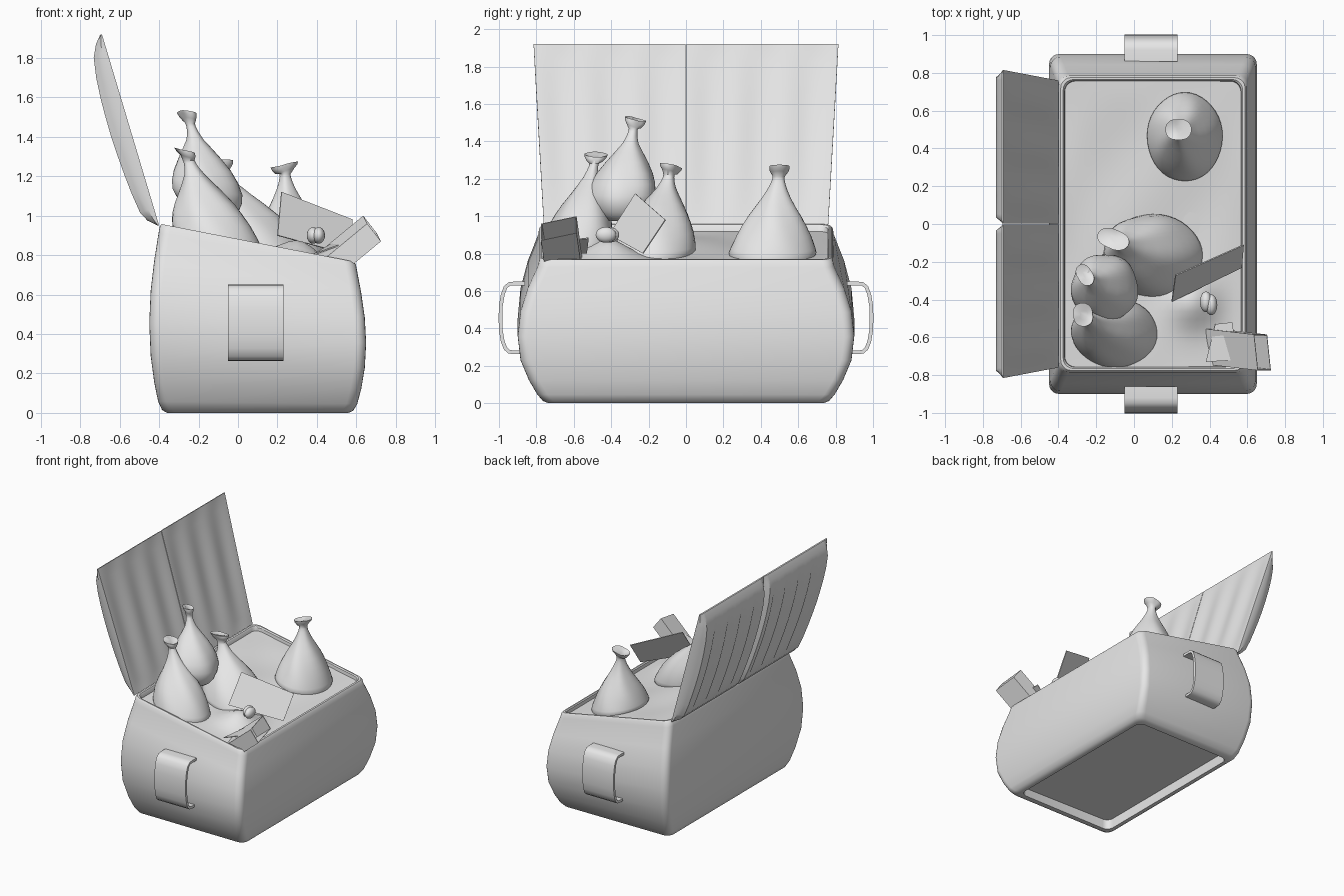
import bpy, bmesh, math
from mathutils import Vector

cube = bpy.data.objects.get("Cube")
if cube:
    bpy.data.objects.remove(cube, do_unlink=True)

grey = bpy.data.materials.new("plain_grey")
grey.use_nodes = True
grey.diffuse_color = (0.8, 0.8, 0.8, 1)
grey.node_tree.nodes["Principled BSDF"].inputs["Base Color"].default_value = (0.8, 0.8, 0.8, 1)


def finish(name, bm, angle=35):
    bmesh.ops.recalc_face_normals(bm, faces=bm.faces)
    mesh = bpy.data.meshes.new(name)
    bm.to_mesh(mesh)
    bm.free()
    mesh.materials.append(grey)
    obj = bpy.data.objects.new(name, mesh)
    bpy.context.collection.objects.link(obj)
    bpy.ops.object.select_all(action='DESELECT')
    obj.select_set(True)
    bpy.context.view_layer.objects.active = obj
    bpy.ops.object.shade_smooth_by_angle(angle=math.radians(angle))


def loft(bm, rings):
    loops = [[bm.verts.new(p) for p in ring] for ring in rings]
    n = len(loops[0])
    for a, b in zip(loops, loops[1:]):
        for i in range(n):
            j = (i + 1) % n
            bm.faces.new((a[i], a[j], b[j], b[i]))
    bm.faces.new(loops[0][::-1])
    bm.faces.new(loops[-1])


def rim_height(x):
    return 0.96 - 0.195 * (x + 0.4)


def rounded_ring(t, hx, hy, r=0.055, steps=5):
    ring = []
    for k, (sx, sy) in enumerate(((1, 1), (-1, 1), (-1, -1), (1, -1))):
        for s in range(steps + 1):
            a = math.pi / 2 * (k + s / steps)
            x = 0.1 + sx * (hx - r) + r * math.cos(a)
            y = sy * (hy - r) + r * math.sin(a)
            ring.append((x, y, t * rim_height(x)))
    return ring


# Bulging bin body with sloping rim and recessed underside
body_levels = [(0.085, .435, .705), (0, .435, .705), (0, .46, .735), (.015, .485, .765),
               (.06, .505, .795), (.16, .525, .84), (.3, .543, .885), (.47, .55, .9),
               (.64, .543, .885), (.8, .525, .845), (.95, .503, .79), (.985, .497, .785),
               (1, .488, .775), (1, .475, .765), (.99, .468, .758), (.945, .465, .755)]
bm = bmesh.new()
loft(bm, [rounded_ring(*level) for level in body_levels])
finish("bin_body", bm)


# Uneven rubbish surface inside the rim
bm = bmesh.new()
bmesh.ops.create_grid(bm, x_segments=24, y_segments=36, size=1)
for v in bm.verts:
    x, y = 0.1 + v.co.x * 0.467, v.co.y * 0.757
    edge = (1 - v.co.x ** 4) * (1 - v.co.y ** 4)
    bump = 0.012 * math.sin(9 * x + 2) * math.cos(7 * y)
    mound = 0.09 * math.exp(-((x - 0.32) ** 2 + (y + 0.42) ** 2) / 0.016)
    v.co = (x, y, rim_height(x) - 0.035 + edge * (bump + mound))
finish("rubbish_fill", bm)


# Carrying handles: a bent strap on each end
strap = [(.86, .64), (.92, .64), (.945, .637), (.965, .62), (.98, .58), (.99, .52), (.992, .456),
         (.99, .39), (.98, .33), (.965, .292), (.945, .275), (.92, .272), (.86, .272)]
for side, name in ((1, "back_handle"), (-1, "front_handle")):
    outer = [Vector(p) for p in strap]
    bm = bmesh.new()
    rings = []
    for i, p in enumerate(outer):
        d = (outer[min(i + 1, len(outer) - 1)] - outer[max(i - 1, 0)]).normalized()
        n = Vector((-d.y, d.x)) * 0.01
        a, b = p + n, p - n
        rings.append([(-.05, side * a.x, a.y), (.23, side * a.x, a.y),
                      (.23, side * b.x, b.y), (-.05, side * b.x, b.y)])
    loft(bm, rings)
    finish(name, bm, 50)


# Two ribbed lid panels: curved outside, nearly flat inside
hinge = Vector((-0.4, 0, 0.95))
along = Vector((-0.29, 0, 0.97))
outward = Vector((-0.958, 0, -0.287))
bulge = [(0, 0), (.04, .045), (.09, .07), (.19, .083), (.29, .091), (.4, .097), (.5, .1),
         (.6, .099), (.69, .096), (.8, .087), (.9, .07), (.96, .04), (1, .006)]
COLS = 48


def lid_point(side, u, v, w):
    y = side * (0.002 + v * (0.758 + 0.055 * u))
    p = hinge + along * u + outward * w
    return (p.x, y, p.z)


for side, name in ((1, "back_lid"), (-1, "front_lid")):
    bm = bmesh.new()
    rings = []
    for u, w in bulge:
        ring = []
        fade = math.sin(math.pi * u) ** 0.5 if 0 < u < 1 else 0
        for i in range(COLS + 1):
            v = i / COLS
            groove = math.sin(3 * math.pi * v) ** 2
            ring.append(lid_point(side, u, v, 0.014 * fade * groove))
        for i in range(COLS, -1, -1):
            v = i / COLS
            shoulder = min(1, 0.35 + min(v, 1 - v) / 0.06)
            step = 0.008 if 0.12 < v < 0.88 and 0.1 < u < 0.85 and (i // 5) % 2 else 0
            ring.append(lid_point(side, u, v, w * shoulder - step + 0.004))
        rings.append(ring)
    loft(bm, rings)
    finish(name, bm)


# Tied rubbish bags: creased cones leaning toward a flared knot
bag_profile = [(0, .96), (.05, 1), (.1, .97), (.17, .91), (.25, .84), (.35, .73), (.45, .61),
               (.56, .46), (.66, .33), (.75, .23), (.82, .17), (.87, .14), (.9, .14),
               (.93, .2), (.97, .27), (1, .29), (.98, .12)]


def bag(name, base, tip, rx, ry, phase, plump=0.0, tuck=0.0, bend=1.15):
    base, tip = Vector(base), Vector(tip)
    bm = bmesh.new()
    rings = []
    for t, r in bag_profile:
        lean = t ** bend
        r += plump * max(0, math.sin(1.3 * math.pi * t))
        r *= 1 - tuck * max(0, 1 - t / 0.3) ** 2
        ring = []
        for i in range(40):
            a = math.tau * i / 40
            crease = 1 + 0.035 * math.sin(5 * a + phase + 5 * t) * math.sin(math.pi * t)
            x = base.x + (tip.x - base.x) * lean
            y = base.y + (tip.y - base.y) * lean
            z = base.z + (tip.z - base.z) * t
            if t > 0.92:
                crease += 0.2 * math.cos(2 * a + phase)
                z += 0.015 * math.cos(a + phase)
            dx = rx * r * crease * math.cos(a)
            z -= 0.195 * dx * max(0, 1 - 2 * t)
            ring.append((x + dx, y + ry * r * crease * math.sin(a), z))
        rings.append(ring)
    loft(bm, rings)
    finish(name, bm, 60)


bag("lone_bag", (.27, .46, .78), (.235, .5, 1.26), .2, .235, 0)
bag("middle_bag", (.11, -.17, .8), (-.11, -.08, 1.27), .255, .215, 1, .08)
bag("top_bag", (-.14, -.35, .99), (-.26, -.27, 1.52), .17, .175, 2, .25, .45, 1.5)
bag("corner_bag", (-.095, -.58, .84), (-.27, -.48, 1.33), .22, .18, 3, .08)


# Discarded sheet of card
bm = bmesh.new()
sheet = [Vector(p) for p in ((.22, -.27, 1.12), (.58, -.11, .98), (.57, -.23, .8), (.2, -.41, .9))]
normal = (sheet[1] - sheet[0]).cross(sheet[3] - sheet[0]).normalized() * 0.003
loft(bm, [[p - normal for p in sheet], [p + normal for p in sheet]])
finish("card_sheet", bm)


# Tilted open carton over the front corner
bm = bmesh.new()
low, high = Vector((.42, -.65, .72)), Vector((.68, -.68, .935))
across = Vector((.035, 0, -.045))
wide = Vector((-.01, .095, .02))
corners = (across + wide, across - wide, -across - wide, -across + wide)
loft(bm, [[low + c for c in corners], [high + c for c in corners],
          [high + c * 0.94 for c in corners], [high - (high - low) * 0.5 + c * 0.94 for c in corners]])
finish("open_carton", bm)

bm = bmesh.new()
flap = [Vector(p) for p in ((.38, -.73, .8), (.55, -.72, .86), (.52, -.52, .88), (.43, -.53, .8))]
loft(bm, [flap, [p + Vector((0, 0, .006)) for p in flap]])
finish("carton_flap", bm)


# Small thrown-away fruit: two touching halves
for k, name in ((-1, "fruit_half_a"), (1, "fruit_half_b")):
    bm = bmesh.new()
    bmesh.ops.create_uvsphere(bm, u_segments=20, v_segments=12, radius=1)
    for v in bm.verts:
        v.co = (.395 + k * .014 + v.co.x * .032, -.42 - k * .008 + v.co.y * .055, .9 + v.co.z * .042)
    finish(name, bm, 60)
